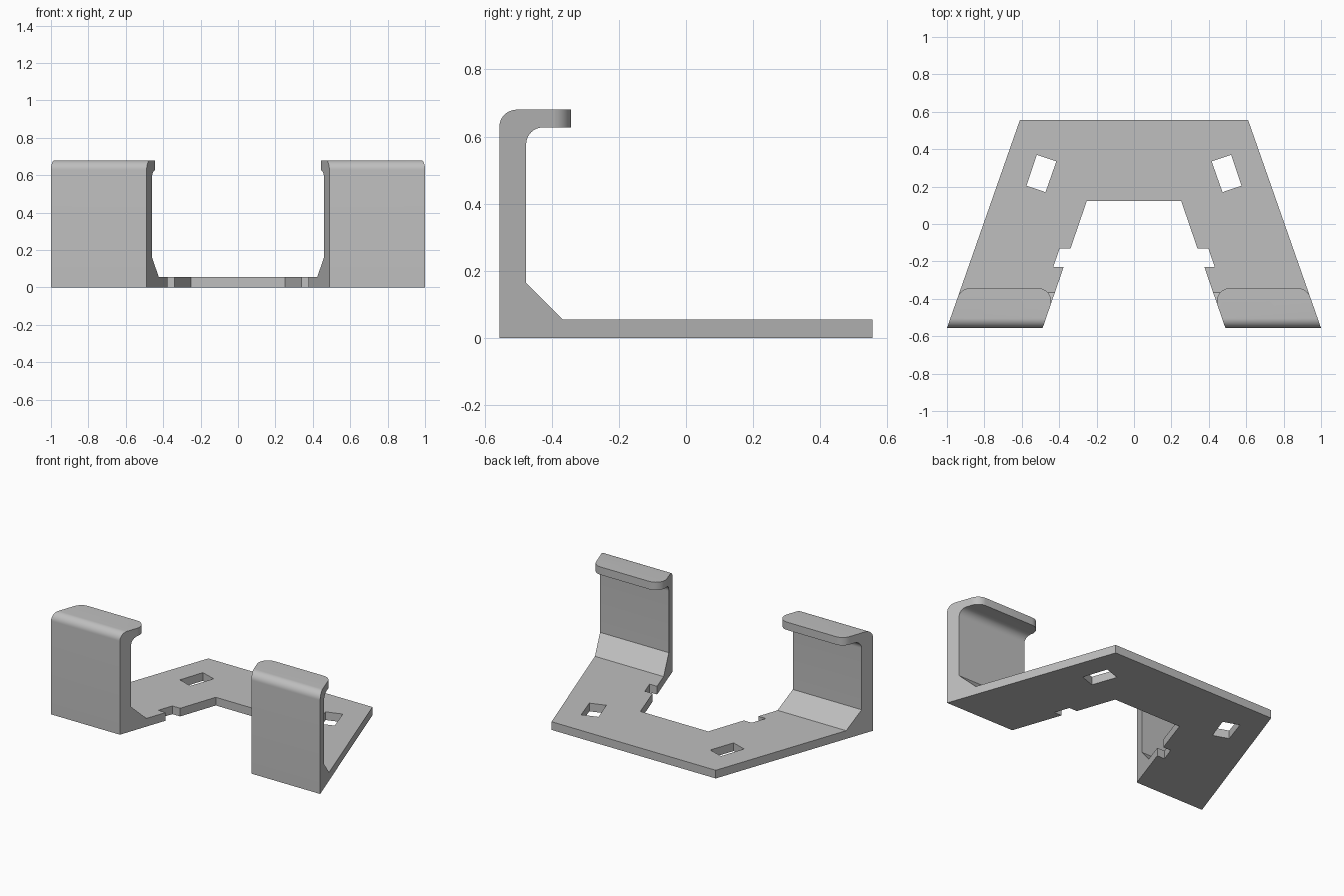
import bpy
import bmesh
from math import cos, sin, radians
from mathutils import Vector

cube = bpy.data.objects.get("Cube")
if cube:
    bpy.data.objects.remove(cube, do_unlink=True)

grey = bpy.data.materials.new("plain grey")
grey.use_nodes = True
colour = (0.52, 0.52, 0.52, 1)
grey.diffuse_color = colour
grey.node_tree.nodes["Principled BSDF"].inputs["Base Color"].default_value = colour


def prism(name, points, start, end, axis="z"):
    """Extrude a closed outline along z (points are x, y) or x (points are y, z)."""
    bm = bmesh.new()

    def place(p, d):
        return (p[0], p[1], d) if axis == "z" else (d, p[0], p[1])

    face = bm.faces.new([bm.verts.new(place(p, start)) for p in points])
    out = bmesh.ops.extrude_face_region(bm, geom=[face])
    shift = Vector(place((0, 0), end - start))
    moved = [g for g in out["geom"] if isinstance(g, bmesh.types.BMVert)]
    bmesh.ops.translate(bm, verts=moved, vec=shift)
    bmesh.ops.recalc_face_normals(bm, faces=bm.faces)
    mesh = bpy.data.meshes.new(name)
    bm.to_mesh(mesh)
    bm.free()
    mesh.materials.append(grey)
    obj = bpy.data.objects.new(name, mesh)
    bpy.context.collection.objects.link(obj)
    return obj


def arc(cx, cy, r, a0, a1, steps=12):
    return [(cx + r * cos(radians(a0 + (a1 - a0) * i / steps)),
             cy + r * sin(radians(a0 + (a1 - a0) * i / steps))) for i in range(steps + 1)]


def combine(obj, tool, operation):
    """Apply a boolean and remove the helper."""
    tool.hide_render = True
    mod = obj.modifiers.new("cut", "BOOLEAN")
    mod.operation = operation
    mod.solver = "EXACT"
    mod.object = tool
    bpy.context.view_layer.objects.active = obj
    bpy.ops.object.modifier_apply(modifier=mod.name)
    bpy.data.objects.remove(tool, do_unlink=True)


def corner_cutter(corner, edge_a, edge_b, r):
    """Outline of the waste outside a rounded corner."""
    c, a, b = Vector(corner), Vector(edge_a).normalized(), Vector(edge_b).normalized()
    half = a.angle(b) / 2
    bisector = (a + b).normalized()
    centre = c + bisector * (r / sin(half))
    t = r * cos(half) / sin(half)
    u, v = c + a * t - centre, c + b * t - centre
    sweep = u.angle(v)
    steps = 10
    pts = [centre + (u * sin(sweep * (1 - i / steps)) + v * sin(sweep * i / steps)) / sin(sweep)
           for i in range(steps + 1)]
    return pts + [c - bisector * 0.1]


# Side profile: base plate, gusset, upright and rounded lip
BACK, LIP = 0.556, -0.343
profile = [(-BACK, 0), (BACK, 0), (BACK, 0.055), (-0.367, 0.055), (-0.476, 0.164)]
profile += arc(-0.426, 0.577, 0.05, 180, 90)
profile += [(LIP, 0.627), (LIP, 0.68)]
profile += arc(-0.504, 0.628, 0.052, 90, 180)
bracket = prism("clip_bracket", profile, -1.2, 1.2, "x")

# Plan: splayed arms with a notch in each inner edge
half_plan = [(0.575, 0.656), (1.035, -0.656), (0.523, -0.656), (0.376, -0.23),
             (0.432, -0.23), (0.397, -0.13), (0.339, -0.13), (0.252, 0.124)]
plan = half_plan + [(-x, y) for x, y in reversed(half_plan)]
combine(bracket, prism("plan_cutter", plan, -0.2, 0.9), "INTERSECT")

# Slots and rounded lip corners on both sides
slot = [(0.52, 0.37), (0.415, 0.335), (0.473, 0.17), (0.575, 0.205)]
outer = corner_cutter((0.925, LIP), (-1, 0), (0.351, -1), 0.07)
inner = corner_cutter((0.414, LIP), (1, 0), (0.351, -1), 0.07)
for side in (1, -1):
    for outline, low in ((slot, -0.1), (outer, 0.5), (inner, 0.5)):
        points = [(side * p[0], p[1]) for p in outline]
        combine(bracket, prism("cutter", points, low, 0.9), "DIFFERENCE")

bpy.ops.object.select_all(action="DESELECT")
bracket.select_set(True)
bpy.context.view_layer.objects.active = bracket
bpy.ops.object.shade_smooth_by_angle(angle=radians(25))
